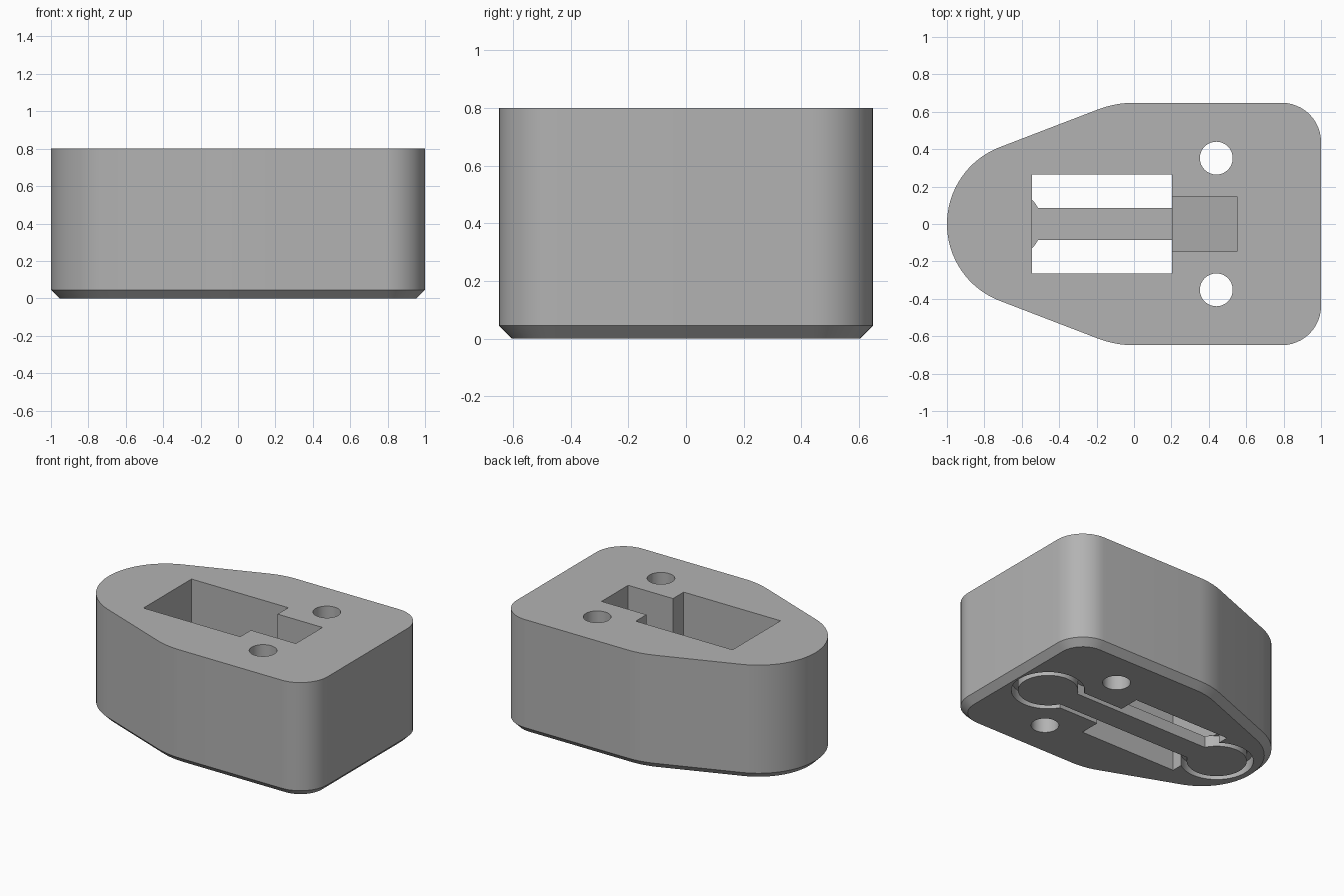
import bpy, bmesh
from math import sin, cos, radians, asin, sqrt

if "Cube" in bpy.data.objects:
    bpy.data.objects.remove(bpy.data.objects["Cube"])

grey = bpy.data.materials.new("plain grey")
grey.use_nodes = True
grey.diffuse_color = (0.45, 0.45, 0.45, 1)
grey.node_tree.nodes["Principled BSDF"].inputs["Base Color"].default_value = (0.45, 0.45, 0.45, 1)


def arc(cx, cy, r, start, end, steps):
    angles = [radians(start + (end - start) * i / steps) for i in range(steps + 1)]
    return [(cx + r * cos(a), cy + r * sin(a)) for a in angles]


def mirrored(half):
    """Close a half outline (y >= 0) by reflecting it across y = 0."""
    return half + [(x, -y) for x, y in reversed(half) if y > 1e-5]


def loft(name, rings):
    """Solid through stacked rings of 3D points."""
    bm = bmesh.new()
    loops = [[bm.verts.new(p) for p in ring] for ring in rings]
    n = len(loops[0])
    for a, b in zip(loops, loops[1:]):
        for i in range(n):
            j = (i + 1) % n
            bm.faces.new((a[i], a[j], b[j], b[i]))
    bm.faces.new(loops[0])
    bm.faces.new(loops[-1])
    bmesh.ops.recalc_face_normals(bm, faces=bm.faces)
    mesh = bpy.data.meshes.new(name)
    bm.to_mesh(mesh)
    bm.free()
    mesh.materials.append(grey)
    obj = bpy.data.objects.new(name, mesh)
    bpy.context.collection.objects.link(obj)
    return obj


def prism(name, outline, z0, z1):
    return loft(name, [[(x, y, z) for x, y in outline] for z in (z0, z1)])


def body_outline(inset):
    """Rounded back corners, sloped shoulders, round nose."""
    tilt = 21.3
    half = arc(0.79, 0.438, 0.21 - inset, 0, 90, 12)
    half += arc(0, 0.108, 0.54 - inset, 90, 90 + tilt, 8)
    half += arc(-0.56, 0, 0.44 - inset, 90 + tilt, 180, 16)
    return mirrored(half)


def dumbbell_outline(r, bar):
    """Two discs joined by a straight bar."""
    a = asin(bar / r) * 180 / 3.14159265
    return mirrored(arc(0.71, 0, r, 0, 180 - a, 28) + arc(-0.683, 0, r, a, 180, 28))


def rectangle(x0, x1, y):
    return [(x0, -y), (x1, -y), (x1, y), (x0, y)]


# Main block with a chamfered lower edge
chamfer = 0.045
rings = [[(x, y, z) for x, y in body_outline(inset)]
         for inset, z in ((chamfer, 0), (0, chamfer), (0, 0.8))]
block = loft("block", rings)

# Cutters: window, sloped channel, underside recess, two bolt holes
cutters = [
    prism("window_cutter", rectangle(-0.545, 0.203, 0.265), -0.1, 0.9),
    prism("recess_cutter", dumbbell_outline(0.232, 0.12), -0.1, 0.075),
]
channel = [(0.1, 0.9), (0.55, 0.9), (0.55, 0.42), (0.2, 0.17), (0.1, 0.17)]
cutters.append(loft("channel_cutter", [[(x, y, z) for x, z in channel] for y in (-0.147, 0.147)]))
for side in (-1, 1):
    cutters.append(prism("bolt_hole_cutter", arc(0.44, 0.352 * side, 0.088, 0, 348.75, 31), -0.1, 0.9))

for cutter in cutters:
    cutter.hide_render = True
    cutter.hide_set(True)
    cutter.display_type = 'WIRE'
    mod = block.modifiers.new(cutter.name, 'BOOLEAN')
    mod.operation = 'DIFFERENCE'
    mod.solver = 'EXACT'
    mod.object = cutter

# Apply the cuts, then drop the helpers
bpy.context.view_layer.update()
cut_mesh = bpy.data.meshes.new_from_object(block.evaluated_get(bpy.context.evaluated_depsgraph_get()))
block.modifiers.clear()
block.data = cut_mesh
for cutter in cutters:
    bpy.data.objects.remove(cutter)

# Link bar lying flush in the underside recess
link = prism("link_bar", dumbbell_outline(0.19, 0.085), 0, 0.08)

# Smooth curved walls, keep edges sharp
for obj in (block, link):
    bpy.ops.object.select_all(action='DESELECT')
    obj.select_set(True)
    bpy.context.view_layer.objects.active = obj
    bpy.ops.object.shade_smooth_by_angle(angle=radians(30))
